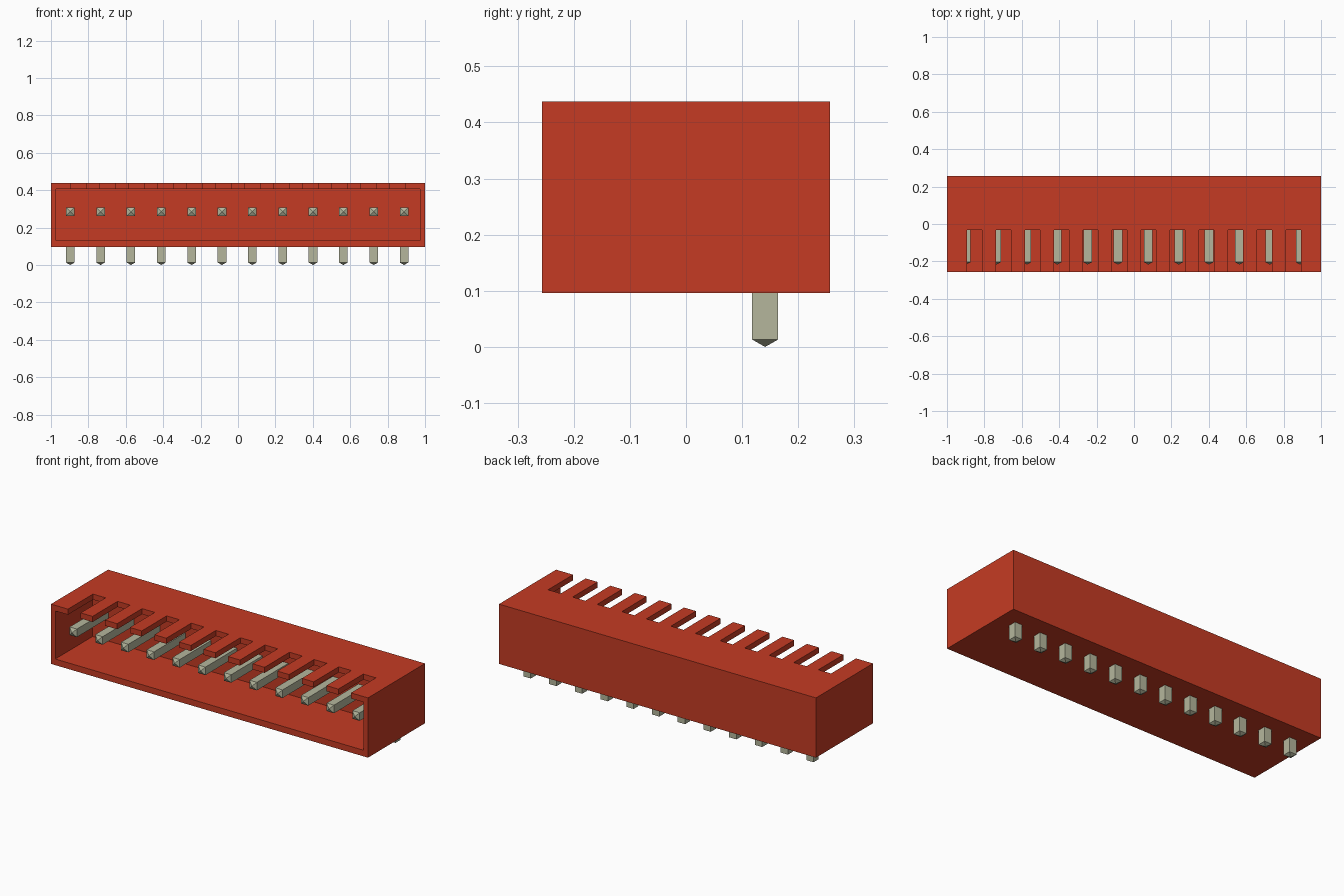
import bpy, bmesh
from mathutils import Vector

cube = bpy.data.objects.get("Cube")
if cube:
    bpy.data.objects.remove(cube, do_unlink=True)


def material(name, rgb):
    m = bpy.data.materials.new(name)
    m.use_nodes = True
    m.diffuse_color = (*rgb, 1)
    bsdf = next(n for n in m.node_tree.nodes if n.type == 'BSDF_PRINCIPLED')
    bsdf.inputs["Base Color"].default_value = (*rgb, 1)
    return m


RED = material("red plastic", (0.56, 0.044, 0.017))
METAL = material("pale tin", (0.46, 0.47, 0.335))

COUNT = 12
BOTTOM, TOP = 0.096, 0.437       # housing heights
FRONT, BACK = -0.257, 0.257      # housing depth


def make_object(name, bm, mat):
    bmesh.ops.recalc_face_normals(bm, faces=bm.faces[:])
    mesh = bpy.data.meshes.new(name)
    bm.to_mesh(mesh)
    bm.free()
    mesh.materials.append(mat)
    ob = bpy.data.objects.new(name, mesh)
    bpy.context.collection.objects.link(ob)
    return ob


def add_box(bm, lo, hi):
    verts = bmesh.ops.create_cube(bm, size=1)["verts"]
    lo, hi = Vector(lo), Vector(hi)
    for v in verts:
        v.co = (lo + hi) / 2 + v.co * (hi - lo)


def boxes(name, bounds, mat=RED):
    bm = bmesh.new()
    for lo, hi in bounds:
        add_box(bm, lo, hi)
    return make_object(name, bm, mat)


# Housing: a block with an open-front cavity and a comb of slots in its roof
housing = boxes("housing", [((-1, FRONT, BOTTOM), (1, BACK, TOP))])
cavity = boxes("cavity_cutter", [((-0.973, FRONT - 0.1, 0.131), (0.973, 0.08, 0.405))])
slot_x = [-0.853 + 1.706 * i / (COUNT - 1) for i in range(COUNT)]
slots = boxes("slot_cutter", [((x - 0.04, FRONT - 0.1, 0.35), (x + 0.04, -0.032, TOP + 0.1))
                              for x in slot_x])
for cutter in (cavity, slots):
    cutter.hide_render = True
    mod = housing.modifiers.new(cutter.name, 'BOOLEAN')
    mod.operation = 'DIFFERENCE'
    mod.solver = 'EXACT'
    mod.object = cutter

# Bake the cuts and discard the cutters
graph = bpy.context.evaluated_depsgraph_get()
cut_mesh = bpy.data.meshes.new_from_object(housing.evaluated_get(graph))
housing.modifiers.clear()
housing.data = cut_mesh
for cutter in (cavity, slots):
    bpy.data.objects.remove(cutter, do_unlink=True)


def bent_pin(name, x):
    """Square right-angle pin with pyramid points at both ends."""
    h, y, z = 0.023, 0.141, 0.285
    bm = bmesh.new()

    def ring(cy, cz, dy, dz):
        return [bm.verts.new((x + sx * h, cy + s * dy, cz + s * dz))
                for sx, s in ((-1, -1), (1, -1), (1, 1), (-1, 1))]

    rings = [ring(-0.204, z, 0, h),      # front shoulder
             ring(y, z, h, h),           # mitred bend
             ring(y, 0.013, h, 0)]       # lower shoulder
    for a, b in zip(rings, rings[1:]):
        for i in range(4):
            j = (i + 1) % 4
            bm.faces.new((a[i], a[j], b[j], b[i]))
    for end, tip in ((rings[0], (x, -0.217, z)), (rings[-1], (x, y, 0))):
        point = bm.verts.new(tip)
        for i in range(4):
            bm.faces.new((end[i], end[(i + 1) % 4], point))
    return make_object(name, bm, METAL)


# Row of contact pins
for i in range(COUNT):
    bent_pin(f"contact_pin_{i + 1}", -0.897 + 1.785 * i / (COUNT - 1))
